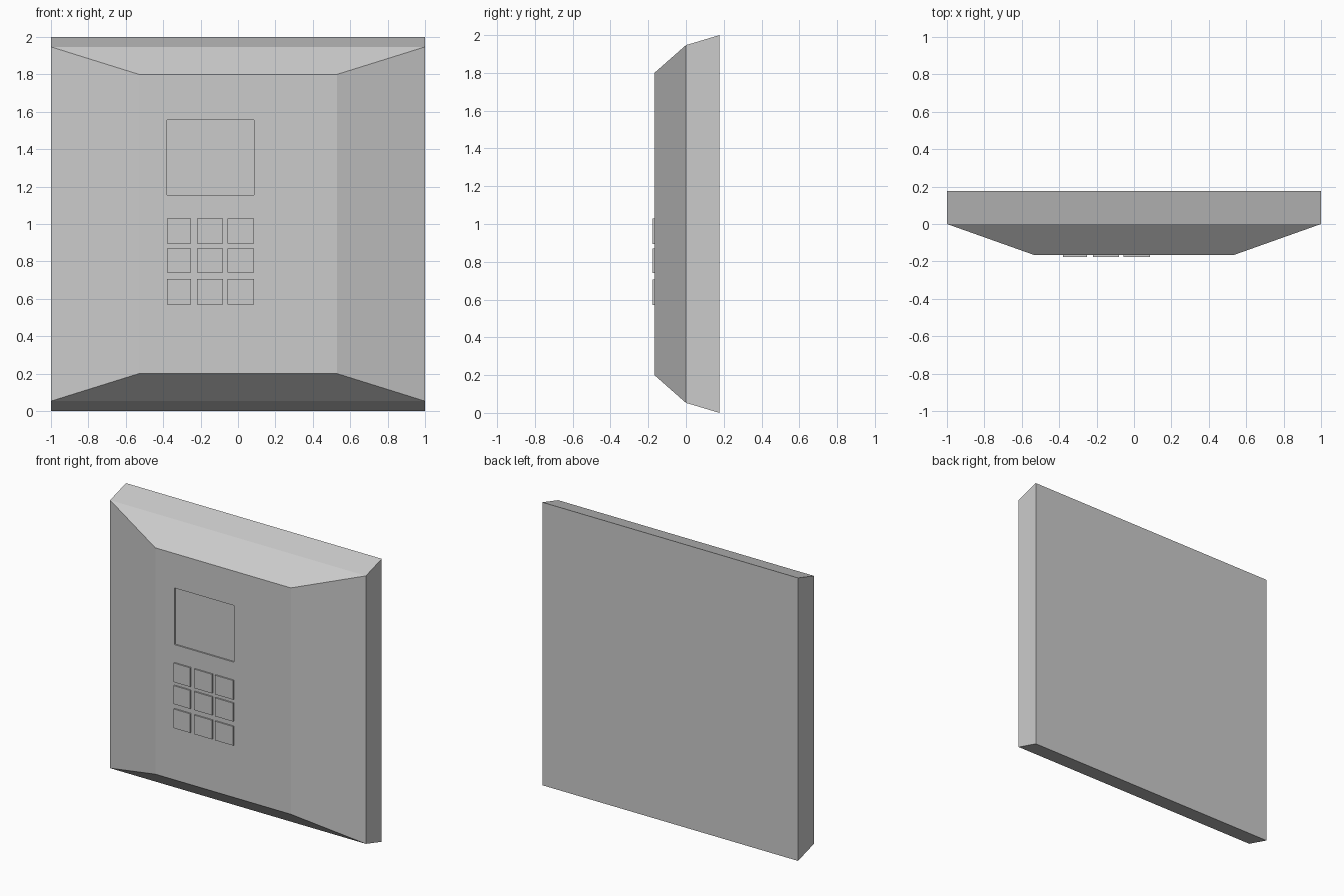
import bpy, bmesh

if "Cube" in bpy.data.objects:
    bpy.data.objects.remove(bpy.data.objects["Cube"])

def make_object(name, bm):
    bmesh.ops.recalc_face_normals(bm, faces=bm.faces)
    mesh = bpy.data.meshes.new(name)
    bm.to_mesh(mesh)
    bm.free()
    ob = bpy.data.objects.new(name, mesh)
    bpy.context.collection.objects.link(ob)
    return ob

def box(name, x0, x1, y0, y1, z0, z1):
    bm = bmesh.new()
    bmesh.ops.create_cube(bm, size=1)
    for v in bm.verts:
        v.co.x = x1 if v.co.x > 0 else x0
        v.co.y = y1 if v.co.y > 0 else y0
        v.co.z = z1 if v.co.z > 0 else z0
    return make_object(name, bm)

BACK, FRONT, BUTTON_FRONT = 0.177, -0.167, -0.177

# Casing: rectangular sections lofted from back to front (y, half width, half height)
sections = [(BACK, 1.0, 1.0), (0.0, 1.0, 0.947), (FRONT, 0.53, 0.8)]
bm = bmesh.new()
rings = [[bm.verts.new((sx * w, y, 1 + sz * h))
          for sx, sz in ((-1, -1), (1, -1), (1, 1), (-1, 1))]
         for y, w, h in sections]
for a, b in zip(rings, rings[1:]):
    for i in range(4):
        j = (i + 1) % 4
        bm.faces.new((a[i], a[j], b[j], b[i]))
bm.faces.new(rings[0])
bm.faces.new(rings[-1])
casing = make_object("casing", bm)

# Shallow screen recess cut into the front
cutter = box("screen_cutter", -0.38, 0.086, FRONT - 0.1, FRONT + 0.01, 1.156, 1.556)
cutter.hide_render = True
cutter.hide_set(True)
cut = casing.modifiers.new("screen_recess", 'BOOLEAN')
cut.operation = 'DIFFERENCE'
cut.solver = 'EXACT'
cut.object = cutter

# Keypad: three by three raised buttons
columns = [(-0.38, -0.25), (-0.22, -0.08), (-0.056, 0.086)]
rows = [(0.57, 0.705), (0.74, 0.87), (0.895, 1.03)]
for r, (z0, z1) in enumerate(rows):
    for c, (x0, x1) in enumerate(columns):
        box(f"button_{r}_{c}", x0, x1, BUTTON_FRONT, FRONT + 0.003, z0, z1)
